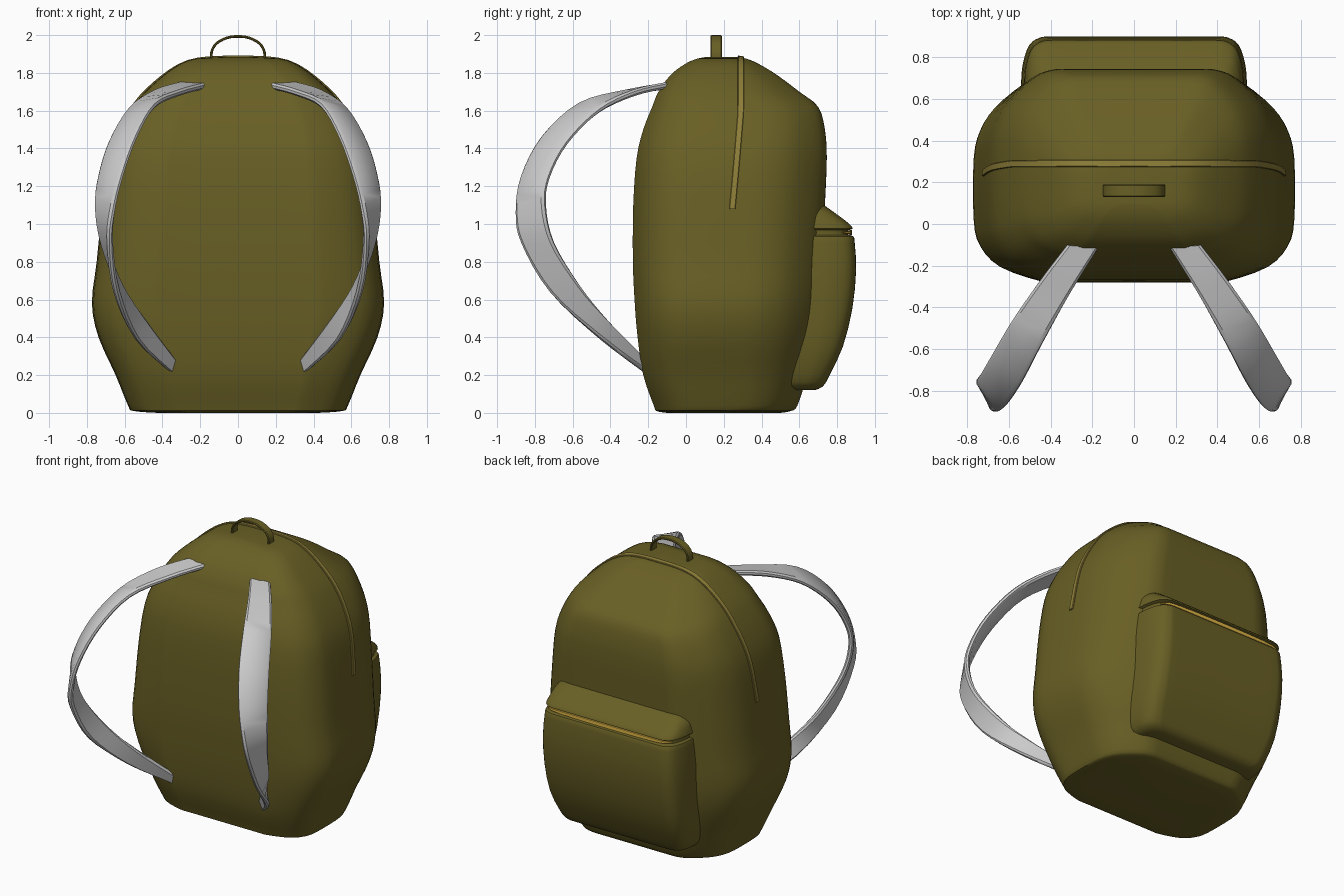
import bpy, bmesh, math
from mathutils import Vector
from mathutils.bvhtree import BVHTree

if "Cube" in bpy.data.objects:
    bpy.data.objects.remove(bpy.data.objects["Cube"])


def material(name, rgb):
    m = bpy.data.materials.new(name)
    m.diffuse_color = (*rgb, 1)
    m.use_nodes = True
    m.node_tree.nodes["Principled BSDF"].inputs["Base Color"].default_value = m.diffuse_color
    return m


CLOTH = material("olive_cloth", (0.14, 0.115, 0.018))
TRIM = material("zip_trim", (0.27, 0.21, 0.04))
GOLD = material("gold_zip", (0.75, 0.47, 0.06))


def smooth(points, n):
    """Catmull-Rom resampling of rows of numbers."""
    if n == 1:
        return [tuple(p) for p in points]
    out = []
    for i in range(len(points) - 1):
        p0, p1 = points[max(i - 1, 0)], points[i]
        p2, p3 = points[i + 1], points[min(i + 2, len(points) - 1)]
        for k in range(n):
            t = k / n
            out.append(tuple(
                0.5 * (2 * b + (c - a) * t + (2 * a - 5 * b + 4 * c - d) * t ** 2
                       + (3 * b - a - 3 * c + d) * t ** 3)
                for a, b, c, d in zip(p0, p1, p2, p3)))
    out.append(tuple(points[-1]))
    return out


def skin(name, rings, mat=None, angle=35):
    """Join closed rings of equal size into a capped solid."""
    bm = bmesh.new()
    loops = [[bm.verts.new(p) for p in ring] for ring in rings]
    n = len(loops[0])
    for a, b in zip(loops, loops[1:]):
        for i in range(n):
            j = (i + 1) % n
            bm.faces.new((a[i], a[j], b[j], b[i]))
    bm.faces.new(loops[0])
    bm.faces.new(loops[-1])
    bmesh.ops.recalc_face_normals(bm, faces=bm.faces)
    me = bpy.data.meshes.new(name)
    bm.to_mesh(me)
    bm.free()
    ob = bpy.data.objects.new(name, me)
    bpy.context.collection.objects.link(ob)
    if mat:
        me.materials.append(mat)
    bpy.ops.object.select_all(action='DESELECT')
    bpy.context.view_layer.objects.active = ob
    ob.select_set(True)
    bpy.ops.object.shade_smooth_by_angle(angle=math.radians(angle))
    return ob


def loft(name, half, rows, mat, n_row):
    """Rows are (z, half width, front y, back y); half is the section outline."""
    right = smooth(half, 3)
    outline = right + [(-x, y) for x, y in reversed(right[1:-1])]
    rings = [[(x * w, yf + (yb - yf) * y, z) for x, y in outline]
             for z, w, yf, yb in smooth(rows, n_row)]
    return skin(name, rings, mat)


def ribbon(name, rows, thick, mat=None, n=4):
    """Rows hold both edges of a band: (ax, ay, az, bx, by, bz)."""
    rows = smooth(rows, n)
    a = [Vector(r[:3]) for r in rows]
    b = [Vector(r[3:]) for r in rows]
    mid = [(p + q) / 2 for p, q in zip(a, b)]
    profile = [(0, .4), (.08, 1), (.92, 1), (1, .4), (1, -.4), (.92, -1), (.08, -1), (0, -.4)]
    rings = []
    for i in range(len(mid)):
        tangent = mid[min(i + 1, len(mid) - 1)] - mid[max(i - 1, 0)]
        normal = tangent.cross(b[i] - a[i]).normalized() * thick / 2
        rings.append([a[i].lerp(b[i], s) + normal * t for s, t in profile])
    return skin(name, rings, mat)


# Main bag body
body = loft("bag_body",
            [(0, 0), (.45, 0), (.6, .005), (.84, .07), (.96, .17), (1, .3), (1, .6),
             (.96, .74), (.87, .85), (.7, .96), (.58, .995), (.45, 1), (0, 1)],
            [(0, .42, -.10, .50), (.01, .55, -.155, .555), (.04, .58, -.17, .59),
             (.2, .645, -.225, .64), (.4, .735, -.255, .68), (.58, .77, -.27, .70),
             (.8, .745, -.28, .72), (1.1, .715, -.278, .735), (1.35, .68, -.26, .745),
             (1.5, .625, -.225, .735), (1.62, .555, -.178, .70), (1.7, .49, -.145, .60),
             (1.79, .39, -.08, .48), (1.85, .30, 0, .38), (1.875, .22, .06, .32),
             (1.883, .10, .10, .28)], CLOTH, 3)

# Back pocket with a groove for its zip
loft("back_pocket",
     [(0, 0), (.9, 0), (1, .08), (1, .5), (.98, .72), (.93, .9), (.84, .985), (.7, 1), (0, 1)],
     [(.12, .42, .5, .68), (.14, .47, .5, .725), (.2, .50, .5, .76), (.35, .53, .5, .83),
      (.55, .54, .5, .88), (.75, .54, .5, .90), (.9, .53, .5, .893), (.935, .525, .5, .885),
      (.943, .51, .5, .86), (.967, .51, .5, .86), (.975, .525, .5, .882), (1.0, .52, .5, .865),
      (1.05, .51, .5, .80), (1.1, .48, .5, .73)], CLOTH, 2)

# Pocket zip, tapering to both ends
zip_rows = []
for x, y, h in [(-.48, .83, .003), (-.43, .862, .008), (-.3, .87, .012), (0, .872, .014),
                (.3, .87, .012), (.43, .862, .008), (.48, .83, .003)]:
    zip_rows.append((x, y, .955 - h, x, y, .955 + h))
ribbon("pocket_zip", zip_rows, .012, GOLD, 3)

# Main zip, projected onto the body over the top
tree = BVHTree.FromPolygons([v.co for v in body.data.vertices],
                            [p.vertices for p in body.data.polygons])
rows = []
for i in range(49):
    ang = math.pi * i / 48
    out = Vector((math.cos(ang), 0, math.sin(ang)))
    y = .245 + .045 * min(1, 1.5 * math.sin(ang))
    row = []
    for side in (-.016, .016):
        hit = tree.ray_cast(Vector((0, y + side, 1.08)) + out * 3, -out)[0]
        row += list(hit + out * .003)
    rows.append(tuple(row))
ribbon("main_zip", rows, .012, TRIM, 1)

# Carry handle
arch = [(-.14, 1.86), (-.14, 1.91), (-.115, 1.955), (-.06, 1.985), (0, 1.993),
        (.06, 1.985), (.115, 1.955), (.14, 1.91), (.14, 1.86)]
ribbon("carry_handle", [(x, .13, z, x, .19, z) for x, z in arch], .014, CLOTH, 3)

# Shoulder straps, mirrored
strap = ribbon("shoulder_straps",
               [(.17, -.11, 1.73, .32, -.10, 1.735), (.30, -.32, 1.695, .45, -.27, 1.695),
                (.44, -.57, 1.63, .58, -.46, 1.60), (.54, -.76, 1.46, .68, -.63, 1.43),
                (.615, -.87, 1.25, .735, -.725, 1.25), (.66, -.898, 1.06, .75, -.745, 1.1),
                (.675, -.87, .9, .715, -.70, .9), (.645, -.72, .64, .62, -.56, .67),
                (.54, -.45, .39, .49, -.42, .49), (.35, -.205, .21, .34, -.23, .29)], .034)
mirror = strap.modifiers.new("mirror", 'MIRROR')
mirror.use_axis = (True, False, False)
